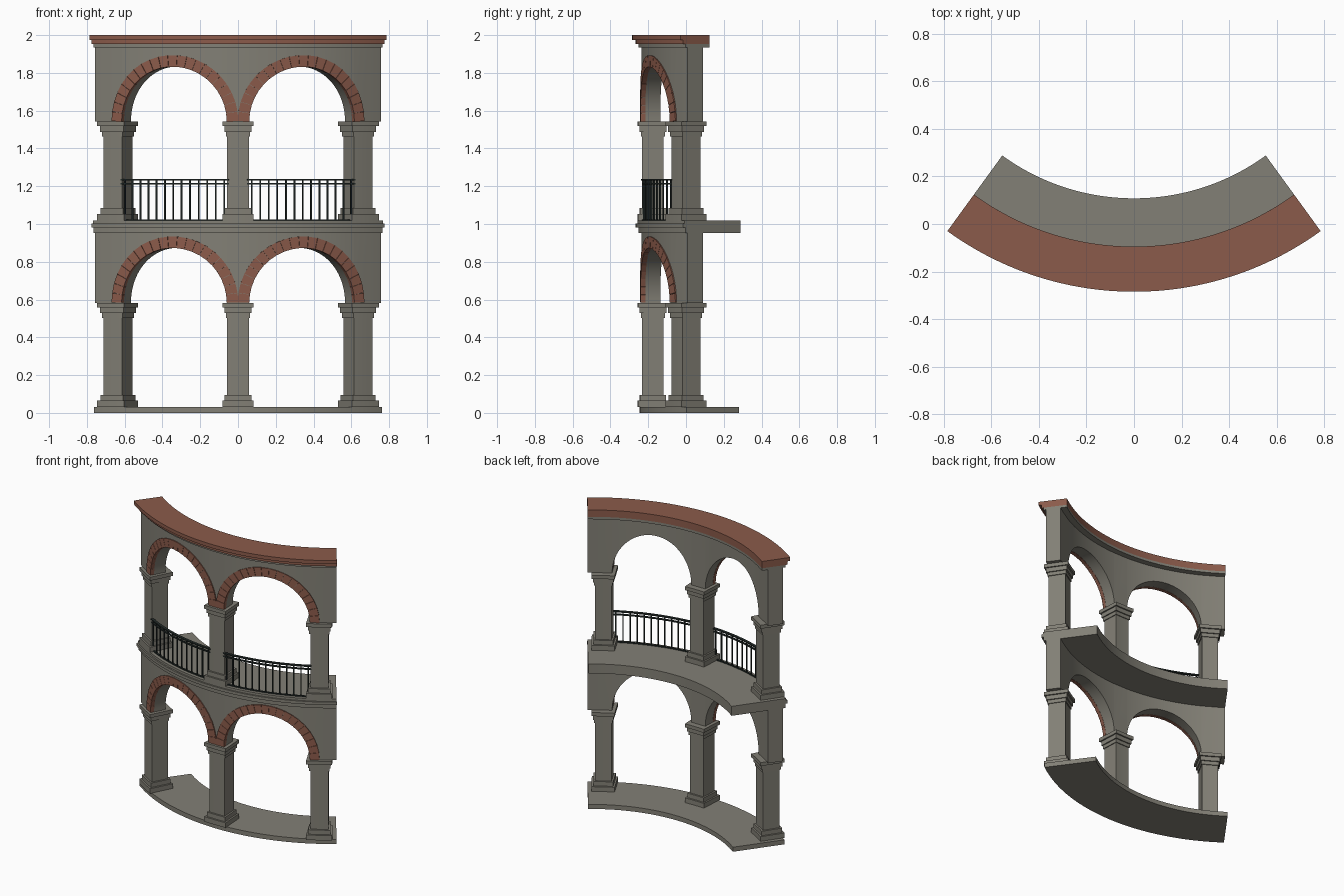
import bpy, bmesh
from math import sin, cos, pi, radians, degrees

cube = bpy.data.objects.get("Cube")
if cube:
    bpy.data.objects.remove(cube)

# Plan: everything bends around a vertical axis behind the arcade
AXIS_Y = 1.051
HALF = 36.0                    # half of the swept angle, degrees
R_OUT, R_IN = 1.288, 1.188     # wall faces
BAY = 31.1                     # angle between pier centres
PIER = 2.58                    # half width of a pier, degrees
SPAN, RING = 0.291, 0.06       # arch radius and brick ring width


def material(name, rgb, rough=0.9):
    m = bpy.data.materials.new(name)
    m.use_nodes = True
    m.diffuse_color = (*rgb, 1)
    bsdf = m.node_tree.nodes["Principled BSDF"]
    bsdf.inputs["Base Color"].default_value = (*rgb, 1)
    bsdf.inputs["Roughness"].default_value = rough
    return m


STONE = material("grey stone", (0.225, 0.215, 0.18))
BRICK = material("red brick", (0.26, 0.105, 0.07))
IRON = material("dark iron", (0.018, 0.026, 0.024))


def bend(a, r, z):
    t = radians(a)
    return (r * sin(t), AXIS_Y - r * cos(t), z)


def add_band(bm, cols, r0, r1):
    """Solid swept through columns of (angle, low z, high z) between two radii."""
    rings = []
    for a, lo, hi in cols:
        corners = ((r0, lo), (r1, lo), (r1, hi), (r0, hi))
        rings.append([bm.verts.new(bend(a, r, z)) for r, z in corners])
    for p, q in zip(rings, rings[1:]):
        for i in range(4):
            j = (i + 1) % 4
            bm.faces.new((p[i], p[j], q[j], q[i]))
    bm.faces.new(rings[0])
    bm.faces.new(rings[-1][::-1])


def add_arc(bm, a0, a1, r0, r1, lo, hi, step=1.2):
    n = max(1, round((a1 - a0) / step))
    add_band(bm, [(a0 + (a1 - a0) * i / n, lo, hi) for i in range(n + 1)], r0, r1)


def add_plate(bm, outline, r0, r1):
    """Solid from an outline of (angle, z) between two radii."""
    back, front = ([bm.verts.new(bend(a, r, z)) for a, z in outline] for r in (r0, r1))
    bm.faces.new(back)
    bm.faces.new(front[::-1])
    n = len(outline)
    for i in range(n):
        j = (i + 1) % n
        bm.faces.new((back[i], back[j], front[j], front[i]))


def finish(name, bm, mat):
    bmesh.ops.recalc_face_normals(bm, faces=bm.faces)
    mesh = bpy.data.meshes.new(name)
    bm.to_mesh(mesh)
    bm.free()
    mesh.materials.append(mat)
    ob = bpy.data.objects.new(name, mesh)
    bpy.context.collection.objects.link(ob)
    bpy.ops.object.select_all(action='DESELECT')
    ob.select_set(True)
    bpy.context.view_layer.objects.active = ob
    bpy.ops.object.shade_smooth_by_angle(angle=radians(25))
    return ob


def tiers(name, mat, steps):
    """Full-length mouldings from (inner radius, outer radius, low z, high z)."""
    bm = bmesh.new()
    for r0, r1, lo, hi in steps:
        add_arc(bm, -HALF, HALF, r0, r1, lo, hi)
    finish(name, bm, mat)


def arch_point(centre, radius, t, spring):
    return centre + degrees(radius * cos(t) / R_OUT), spring + radius * sin(t)


def pier(name, angle, floor, spring):
    bm = bmesh.new()
    steps = [  # (offset, low z, high z)
        (0, floor, spring),
        (0.024, floor, floor + 0.035), (0.012, floor + 0.035, floor + 0.066),
        (0.006, spring - 0.08, spring - 0.055), (0.014, spring - 0.055, spring - 0.025),
        (0.024, spring - 0.025, spring)]
    for off, lo, hi in steps:
        w = PIER + degrees(off / R_OUT)
        add_arc(bm, angle - w, angle + w, 1.17 - off, 1.284 + off, lo, hi)
    finish(name, bm, STONE)


def wall(name, spring, top):
    edge = BAY + PIER
    cols = [(-HALF, spring, top), (-edge, spring, top)]
    for centre in (-BAY / 2, BAY / 2):
        for i in range(41):
            a, z = arch_point(centre, SPAN, pi * (1 - i / 40), spring)
            cols.append((a, z, top))
    cols += [(edge, spring, top), (HALF, spring, top)]
    bm = bmesh.new()
    add_band(bm, cols, R_IN, R_OUT)
    finish(name, bm, STONE)


def brick_ring(name, centre, spring, count=21):
    bm = bmesh.new()
    gap = 0.003
    for i in range(count):
        t0, t1 = pi * i / count + gap, pi * (i + 1) / count - gap
        inner, outer = SPAN - 0.001, SPAN + RING
        outline = [arch_point(centre, r, t, spring)
                   for r, t in ((inner, t0), (outer, t0), (outer, t1), (inner, t1))]
        add_plate(bm, outline, R_OUT - 0.02, R_OUT + 0.006)
    finish(name, bm, BRICK)


def railing(name, a0, a1, floor, count=13):
    bm = bmesh.new()
    for lo, hi, half in ((0.222, 0.23, 0.009), (0.2, 0.208, 0.006), (0.008, 0.016, 0.006)):
        add_arc(bm, a0, a1, 1.28 - half, 1.28 + half, floor + lo - 0.01, floor + hi - 0.01)
    for i in range(count):
        a = a0 + (a1 - a0) * (i + 0.5) / count
        add_arc(bm, a - 0.17, a + 0.17, 1.276, 1.284, floor, floor + 0.215)
    finish(name, bm, IRON)


# Floors and cornices
tiers("base_slab", STONE, [(0.952, 1.296, 0, 0.032)])
tiers("balcony_slab", STONE, [
    (0.943, 1.303, 0.952, 0.982), (0.943, 1.318, 0.982, 1.002), (0.943, 1.308, 1.002, 1.018)])
tiers("cornice_moulding", STONE, [(1.146, 1.303, 1.935, 1.952)])
tiers("brick_cornice", BRICK, [(1.146, 1.318, 1.952, 1.975), (1.146, 1.336, 1.975, 2.0)])

# Two storeys of piers, arched wall and brick rings
for storey, floor, spring, top in (("lower", 0.03, 0.583, 0.952), ("upper", 1.018, 1.543, 1.935)):
    wall(storey + "_arched_wall", spring, top)
    for side, k in (("right", -1), ("middle", 0), ("left", 1)):
        pier(f"{storey}_{side}_pier", k * BAY, floor, spring)
    for side, k in (("right", -1), ("left", 1)):
        brick_ring(f"{storey}_{side}_brick_arch", k * BAY / 2, spring)

# Balcony railings between the upper piers
railing("right_railing", -BAY + PIER - 0.4, -PIER + 0.4, 1.018)
railing("left_railing", PIER - 0.4, BAY - PIER + 0.4, 1.018)
